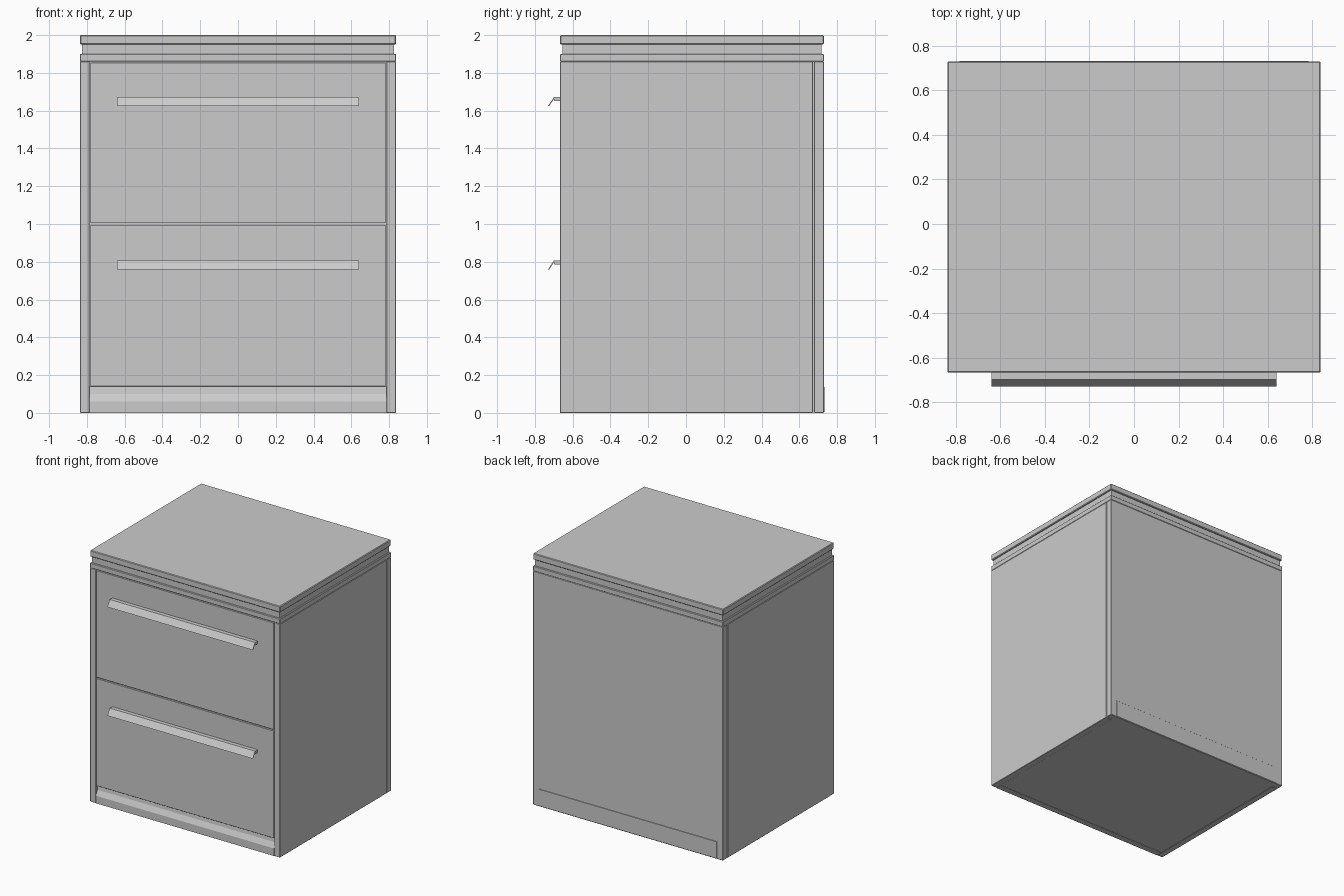
import bpy, bmesh

if "Cube" in bpy.data.objects:
    bpy.data.objects.remove(bpy.data.objects["Cube"])


def finish(name, bm, bevel=0.0):
    bmesh.ops.recalc_face_normals(bm, faces=bm.faces)
    mesh = bpy.data.meshes.new(name)
    bm.to_mesh(mesh)
    bm.free()
    obj = bpy.data.objects.new(name, mesh)
    bpy.context.collection.objects.link(obj)
    if bevel:
        mod = obj.modifiers.new("soft_edge", "BEVEL")
        mod.width, mod.segments = bevel, 1
    return obj


def box(name, x, y, z, bevel=0.0):
    """Box from (min, max) pairs."""
    bm = bmesh.new()
    bmesh.ops.create_cube(bm, size=1)
    for v in bm.verts:
        v.co = [r[0] if c < 0 else r[1] for c, r in zip(v.co, (x, y, z))]
    return finish(name, bm, bevel)


def extrude_x(name, profile, half):
    """Closed (y, z) profile swept from -half to half along x."""
    bm = bmesh.new()
    face = bm.faces.new([bm.verts.new((-half, y, z)) for y, z in profile])
    ext = bmesh.ops.extrude_face_region(bm, geom=[face])["geom"]
    for v in ext:
        if isinstance(v, bmesh.types.BMVert):
            v.co.x = half
    return finish(name, bm)


W, FRONT, BACK = 0.837, -0.667, 0.73
IN = 0.785  # inner face of the side panels

# side panels
for side, s in (("left", -1), ("right", 1)):
    box(side + "_side_panel", sorted((s * IN, s * W)), (FRONT, 0.673), (0, 1.86), 0.003)

# back panel with a shallow seam against the sides
box("back_panel", (-W, W), (0.677, BACK), (0, 1.86), 0.003)

# inner carcass behind the drawer fronts
box("carcass", (-IN, IN), (FRONT + 0.04, 0.678), (0.002, 1.862))

# worktop: lower rim, shallow shadow groove, upper slab
box("top_rim", (-W, W), (FRONT, BACK), (1.86, 1.90), 0.003)
box("top_groove", (-W + 0.012, W - 0.012), (FRONT + 0.012, BACK - 0.012), (1.895, 1.955))
box("top_slab", (-W, W), (FRONT, BACK), (1.95, 2.0), 0.005)

# plinth rails: sloped upper face above a flat foot
extrude_x("front_plinth", [(FRONT, 0), (FRONT, 0.06), (FRONT + 0.02, 0.10),
                           (FRONT + 0.025, 0.14), (FRONT + 0.05, 0.14), (FRONT + 0.05, 0)], IN)
box("back_plinth", (-IN, IN), (BACK - 0.03, BACK + 0.002), (0.002, 0.14), 0.003)

# drawers and their bar handles
for name, z0, z1, hz in (("lower", 0.14, 0.996, 0.76), ("upper", 1.004, 1.855, 1.625)):
    box(name + "_drawer_front", (-IN + 0.003, IN - 0.003), (FRONT, FRONT + 0.045), (z0, z1), 0.002)
    extrude_x(name + "_handle",
              [(FRONT + 0.002, hz + 0.025), (FRONT + 0.002, hz + 0.048), (-0.699, hz + 0.048),
               (-0.730, hz), (-0.724, hz), (-0.700, hz + 0.036), (-0.696, hz + 0.025)], 0.64)
